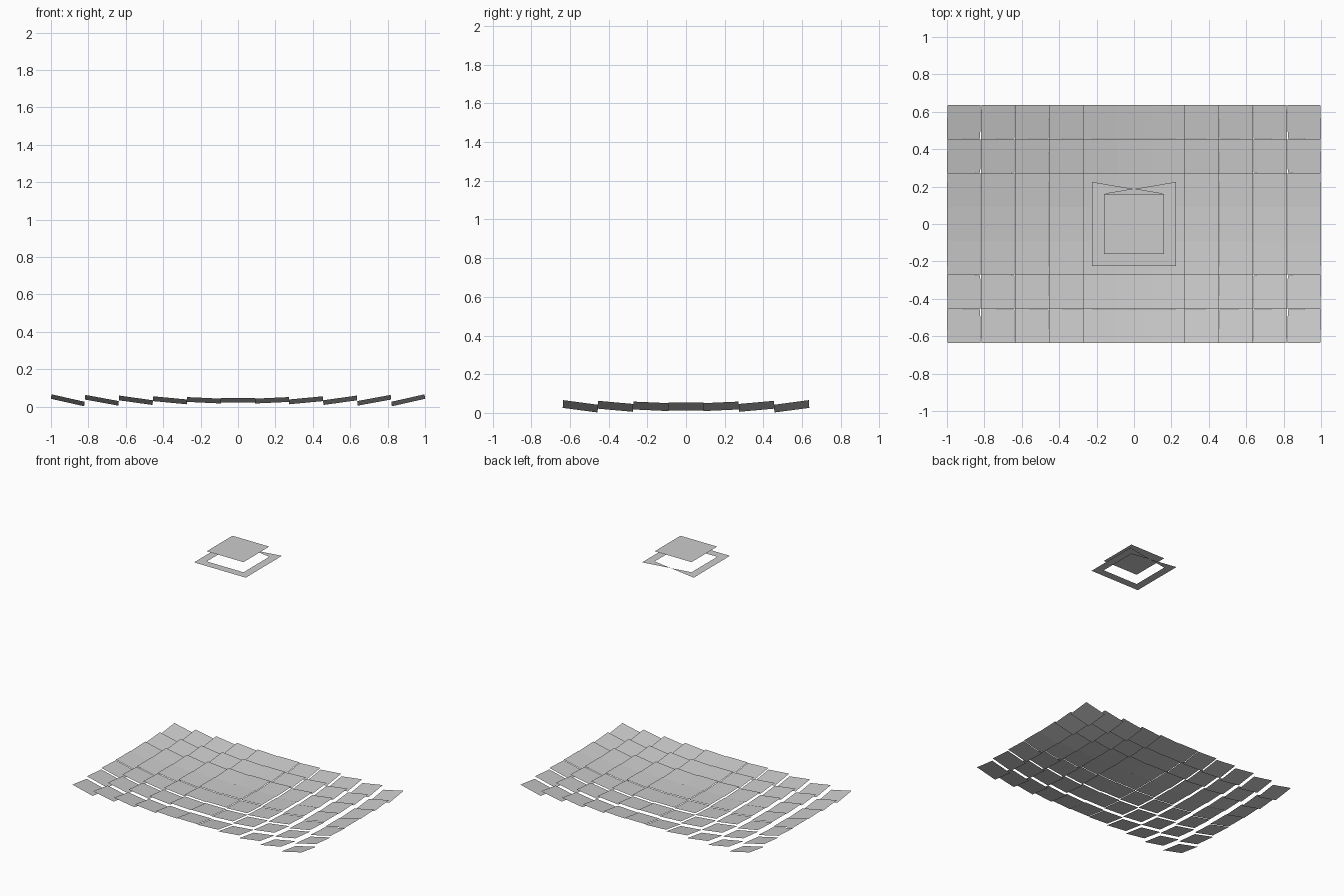
import bpy
from mathutils import Vector, Matrix

if "Cube" in bpy.data.objects:
    bpy.data.objects.remove(bpy.data.objects["Cube"])

PITCH = 0.182          # mirror spacing, equal to mirror size
MIRROR_Z = 0.034
TARGET = Vector((0, 0, 1.9))
PLATE_Z, RING_Z = 1.945, 1.865
INNER, OUTER = 0.16, 0.225


def make_object(name, verts, faces):
    mesh = bpy.data.meshes.new(name)
    mesh.from_pydata(verts, [], faces)
    obj = bpy.data.objects.new(name, mesh)
    bpy.context.collection.objects.link(obj)
    return obj


def square(half, z=0.0):
    return [Vector((sx * half, sy * half, z))
            for sx, sy in ((-1, -1), (1, -1), (1, 1), (-1, 1))]


# Mirror field: each flat mirror bisects straight up and the receiver direction
up = Vector((0, 0, 1))
for row in range(-3, 4):
    for col in range(-5, 6):
        centre = Vector((col * PITCH, row * PITCH, MIRROR_Z))
        normal = ((TARGET - centre).normalized() + up).normalized()
        turn = up.rotation_difference(normal).to_matrix()
        corners = [centre + turn @ v for v in square(PITCH / 2)]
        make_object(f"mirror_{row + 3}_{col + 5}", corners, [(0, 1, 2, 3)])

# Receiver plate above the field
make_object("receiver_plate", square(INNER, PLATE_Z), [(0, 1, 2, 3)])

# Ring below it, with the back strip pinched to a bow-tie
pinch_y = OUTER - (OUTER - INNER) * OUTER / (OUTER + INNER)
ring = square(OUTER, RING_Z) + square(INNER, RING_Z) + [Vector((0, pinch_y, RING_Z))]
make_object("receiver_ring", ring,
            [(0, 1, 5, 4), (1, 2, 6, 5), (3, 0, 4, 7), (2, 8, 6), (3, 7, 8)])
